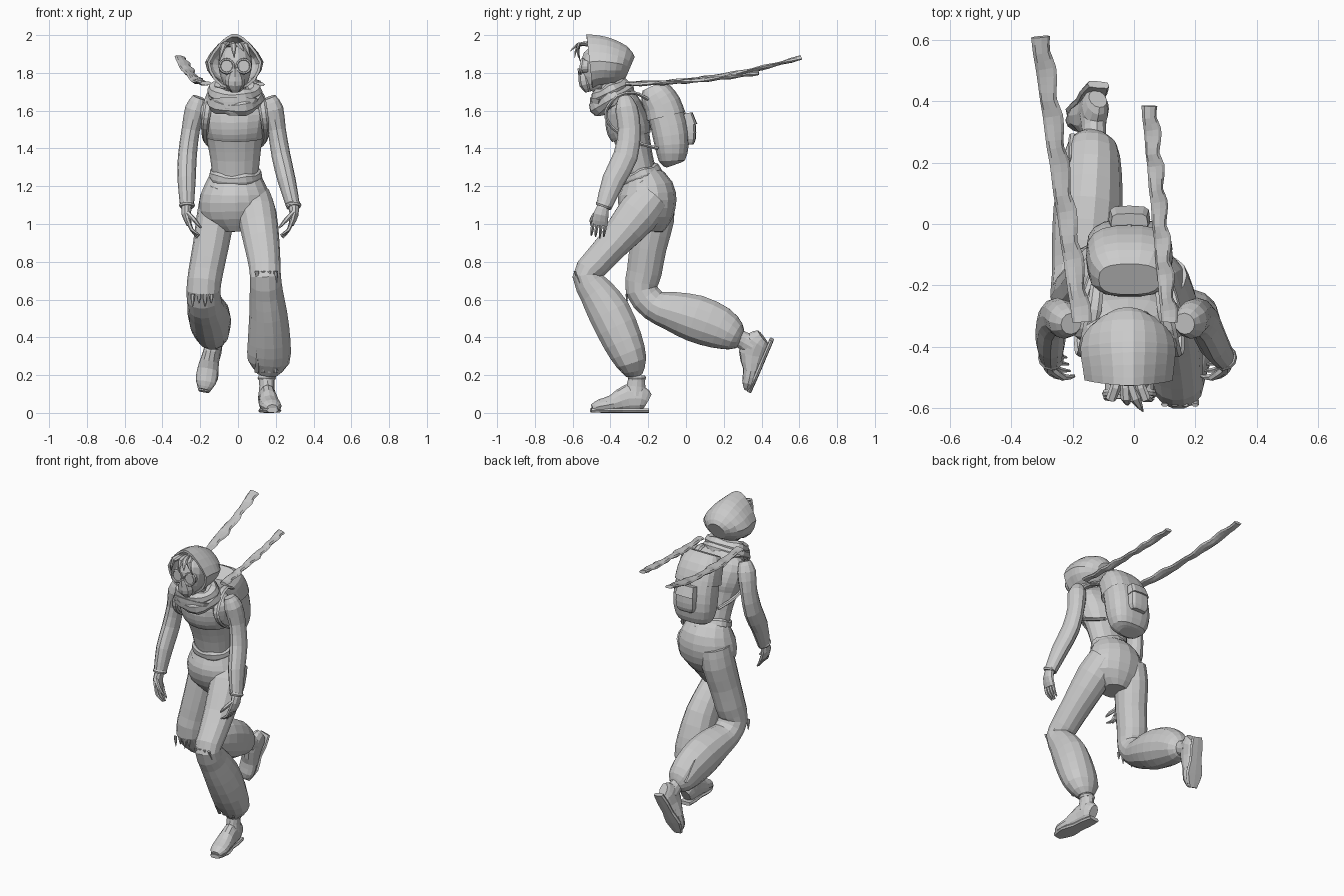
import bpy, bmesh
from math import sin, cos, pi, radians, copysign
from mathutils import Vector, Matrix

X = Vector((1, 0, 0))


def add(name, bm, matrix=None):
    bmesh.ops.recalc_face_normals(bm, faces=bm.faces)
    if matrix:
        bm.transform(matrix)
    me = bpy.data.meshes.new(name)
    bm.to_mesh(me)
    bm.free()
    ob = bpy.data.objects.new(name, me)
    bpy.context.collection.objects.link(ob)
    return ob


def spline(pts, sub):
    """Catmull-Rom refinement of (x, y, z, half_width, half_depth) stations."""
    P = [Vector(p) for p in pts]
    out = []
    for i in range(len(P) - 1):
        a, b, c, d = P[max(i - 1, 0)], P[i], P[i + 1], P[min(i + 2, len(P) - 1)]
        for k in range(sub):
            t = k / sub
            out.append(0.5 * (2 * b + (c - a) * t + (2 * a - 5 * b + 4 * c - d) * t * t
                              + (3 * b - a - 3 * c + d) * t ** 3))
    return out + [P[-1]]


def tube(name, pts, n=14, sub=2, power=1.0, roll=None, floor=None, caps=(1, 1), matrix=None, post=None):
    """Loft of (super)elliptic sections along a path."""
    S = spline(pts, sub)
    C = [Vector(s[:3]) for s in S]
    bm = bmesh.new()
    rings = []
    for i, s in enumerate(S):
        t = (C[min(i + 1, len(C) - 1)] - C[max(i - 1, 0)]).normalized()
        u = (X - t * X.dot(t)).normalized()
        v = t.cross(u)
        if roll:
            r = Matrix.Rotation(roll(i / (len(S) - 1)), 3, t)
            u, v = r @ u, r @ v
        ring = []
        for j in range(n):
            c, d = cos(2 * pi * j / n), sin(2 * pi * j / n)
            p = C[i] + u * s[3] * copysign(abs(c) ** power, c) + v * s[4] * copysign(abs(d) ** power, d)
            if floor is not None:
                p.z = max(p.z, floor)
            ring.append(bm.verts.new(post(p) if post else p))
        rings.append(ring)
    for a, b in zip(rings, rings[1:]):
        for j in range(n):
            bm.faces.new((a[j], a[(j + 1) % n], b[(j + 1) % n], b[j]))
    for on, ring in zip(caps, (rings[0], rings[-1])):
        if on:
            bm.faces.new(ring)
    return add(name, bm, matrix)


def roll_ring(name, c, rx, ry, r, h, tilt, wave=0.0, n=22, m=8):
    """Cloth roll: an oval torus, tilted about x, with optional folds."""
    bm = bmesh.new()
    g = []
    for i in range(n):
        a = 2 * pi * i / n
        k = 1 + wave * sin(5 * a + 1)
        g.append([bm.verts.new((cos(a) * (rx + r * k * cos(b)), sin(a) * (ry + r * k * cos(b)), h * k * sin(b)))
                  for b in (2 * pi * j / m for j in range(m))])
    for i in range(n):
        for j in range(m):
            p, q = g[i], g[(i + 1) % n]
            bm.faces.new((p[j], q[j], q[(j + 1) % m], p[(j + 1) % m]))
    return add(name, bm, Matrix.Translation(c) @ Matrix.Rotation(radians(tilt), 4, 'X'))


def spike(name, a, b, r, flat=1.0):
    m = (Vector(a) + Vector(b)) / 2
    return tube(name, [(*a, r, r * flat), (*m, r * .8, r * .8 * flat), (*b, r * .1, r * .1)], n=6)


# trousers: pelvis joined with a planted leg and a trailing leg
trousers = tube("trousers", [(-.015, -.23, 1.28, .125, .085), (-.015, -.21, 1.2, .165, .14),
                             (-.015, -.205, 1.12, .19, .155), (-.012, -.2, 1.03, .175, .13),
                             (-.01, -.2, .96, .08, .08)], n=16)
front_leg = tube("front_leg", [(.075, -.18, 1.14, .1, .1), (.1, -.255, 1.05, .105, .115), (.125, -.38, .9, .095, .088),
                               (.14, -.48, .79, .085, .08), (.145, -.528, .725, .082, .075), (.15, -.475, .64, .088, .095),
                               (.16, -.405, .53, .1, .115), (.165, -.335, .38, .113, .108), (.162, -.29, .27, .11, .085),
                               (.152, -.275, .2, .05, .045)])
back_leg = tube("back_leg", [(-.1, -.16, 1.14, .1, .1), (-.12, -.17, 1.03, .1, .11), (-.145, -.2, .88, .095, .1),
                             (-.17, -.22, .75, .092, .095), (-.183, -.235, .65, .09, .088), (-.175, -.17, .57, .093, .085),
                             (-.162, -.08, .54, .106, .105), (-.15, .05, .5, .112, .128), (-.14, .18, .45, .1, .116),
                             (-.135, .26, .405, .08, .08), (-.13, .295, .39, .04, .04)])
for leg in (front_leg, back_leg):
    mod = trousers.modifiers.new("join", 'BOOLEAN')
    mod.operation, mod.solver, mod.use_self, mod.object = 'UNION', 'EXACT', True, leg
    bpy.context.view_layer.objects.active = trousers
    bpy.ops.object.modifier_apply(modifier=mod.name)
    bpy.data.objects.remove(leg)

# torn knee cloth and cuff pleats
for i in range(4):
    x = .1 + .033 * i
    z = .66 - .03 * (i % 2)
    spike("front_knee_tear", (x, -.59, .75), (x + .004, -.567 + .03 * (i % 2), z), .012, .5)
    spike("back_knee_tear", (x - .34, -.315, .63), (x - .34, -.31, .56 + .02 * (i % 2)), .012, .5)
    spike("cuff_pleat", (x, -.335, .215), (x, -.405, .33 + .02 * (i % 2)), .012, .6)
    spike("back_cuff_pleat", (x - .3, .29, .43), (x - .31, .2, .555), .012, .6)


# boots, modelled once and placed on each ankle
def boot(side, ankle, pitch, yaw):
    m = (Matrix.Translation(ankle) @ Matrix.Rotation(radians(pitch), 4, 'X')
         @ Matrix.Rotation(radians(yaw), 4, 'Z') @ Matrix.Translation((0, .25, -.17)))
    tube(side + "_boot_foot", [(0, -.195, .06, .03, .045), (0, -.23, .075, .045, .07), (0, -.3, .075, .046, .075),
                               (0, -.38, .048, .056, .047), (.005, -.45, .035, .054, .036), (.005, -.488, .025, .028, .02)],
         n=12, floor=.01, matrix=m)
    tube(side + "_boot_shaft", [(0, -.26, .09, .046, .065), (0, -.255, .14, .04, .05), (0, -.25, .19, .042, .045)],
         n=12, matrix=m)
    tube(side + "_boot_sole", [(0, -.188, .012, .036, .012), (0, -.26, .012, .046, .012), (0, -.33, .012, .044, .012),
                               (.002, -.41, .012, .06, .012), (.005, -.495, .014, .03, .012)], n=8, power=.5, matrix=m)
    roll_ring(side + "_ankle_cuff", m @ Vector((0, -.25, .185)), .037, .037, .012, .014, pitch, n=12, m=6)


boot("front", (.152, -.26, .17), 0, 6)
boot("back", (-.13, .285, .395), 67, -13)

# torso, cropped top and rolled waistband
tube("torso", [(-.015, -.235, 1.24, .12, .085), (-.015, -.26, 1.35, .132, .085), (-.018, -.285, 1.45, .148, .095),
               (-.02, -.31, 1.55, .172, .105), (-.02, -.33, 1.63, .175, .085), (-.02, -.36, 1.69, .08, .06)], n=16)
tube("cropped_top", [(-.018, -.29, 1.46, .155, .105), (-.018, -.3, 1.5, .168, .118), (-.02, -.315, 1.56, .182, .115),
                     (-.02, -.33, 1.63, .188, .092), (-.02, -.36, 1.7, .085, .07)], n=16, caps=(0, 1))
roll_ring("waistband", (-.015, -.235, 1.255), .122, .09, .018, .035, 20, .2)
roll_ring("waistband_lower", (-.015, -.225, 1.21), .135, .11, .018, .022, 24, .2)


# arms with sleeves and spread fingers
def arm(side, s, xs):
    x = [s * v for v in xs]
    tube(side + "_arm", [(x[0], -.325, 1.67, .035, .035), (x[1], -.315, 1.61, .055, .06), (x[2], -.3, 1.5, .048, .06),
                         (x[3], -.32, 1.36, .05, .065), (x[4], -.385, 1.23, .048, .06), (x[5], -.435, 1.09, .036, .042)],
         n=12)
    roll_ring(side + "_cuff", (x[5], -.435, 1.1), .033, .035, .01, .012, -20, n=12, m=6)
    w = x[5]
    tube(side + "_palm", [(w, -.435, 1.1, .028, .03), (w + s * .004, -.45, 1.05, .024, .042),
                          (w - s * .012, -.458, .995, .014, .045)], n=10)
    for i in range(4):
        y = -.425 - .022 * i
        tube(side + "_finger", [(w - s * .01, y, 1.01, .011, .011), (w - s * .025, y - .006, .97, .01, .01),
                                (w - s * (.05 + .006 * i), y - .01, .925 + .008 * abs(i - 1), .004, .004)], n=6)
    tube(side + "_thumb", [(w, -.475, 1.06, .014, .014), (w - s * .04, -.5, 1.02, .012, .012),
                           (w - s * .075, -.495, .98, .005, .005)], n=6)


arm("left", 1, (.165, .185, .205, .228, .258, .293))
arm("right", -1, (.205, .225, .25, .268, .272, .27))

# neck, head and face
tube("neck", [(-.02, -.34, 1.6, .065, .06), (-.015, -.44, 1.78, .055, .055)], n=10)
tube("head", [(-.015, -.5, 1.705, .025, .025), (-.015, -.485, 1.735, .058, .06), (-.015, -.465, 1.81, .085, .095),
              (-.015, -.45, 1.89, .085, .095), (-.015, -.44, 1.94, .04, .05)])
tube("face_mask", [(-.015, -.515, 1.7, .02, .018), (-.015, -.525, 1.74, .05, .04),
                   (-.015, -.535, 1.785, .045, .035), (-.015, -.545, 1.83, .014, .03)], n=8)
for s in (-1, 1):
    c = Vector((-.015 + s * .045, -.553, 1.835))
    roll_ring("goggle_rim", c, .037, .037, .007, .012, 80, n=16, m=6)
    tube("goggle_lens", [(c.x, -.52, 1.835, .035, .035), (c.x, -.552, 1.835, .035, .035)], sub=1)
for x0, x1, y1, z1 in ((-.02, .03, -.612, 1.915), (-.05, -.1, -.56, 1.86), (.01, .065, -.57, 1.88), (-.03, -.02, -.59, 1.88)):
    tube("hair_lock", [(x0, -.5, 1.95, .016, .014), ((x0 + x1) / 2, -.57, 1.95, .018, .01), (x1, y1, z1, .002, .002)], n=6)


# pointed hood, open toward the face
def pointed(p):
    k = max(0, p.z - 1.85)
    p.x = -.018 + (p.x + .018) * (1.03 - 2.6 * k) if k else p.x
    return p


hood = tube("hood", [(-.018, -.51, 1.858, .142, .15), (-.018, -.46, 1.862, .15, .138), (-.02, -.4, 1.856, .152, .125),
                     (-.02, -.335, 1.845, .125, .1), (-.02, -.295, 1.83, .06, .06)], n=18, caps=(0, 1), post=pointed)
solid = hood.modifiers.new("cloth", 'SOLIDIFY')
solid.thickness, solid.offset = .014, -1

# scarf wound in loops around the neck
roll_ring("scarf_outer", (-.02, -.395, 1.66), .112, .088, .042, .045, 30, .18)
roll_ring("scarf_inner", (-.02, -.4, 1.7), .105, .07, .04, .04, 25, .15)
tube("scarf_drape", [(-.02, -.47, 1.575, .03, .015), (-.02, -.47, 1.61, .09, .035), (-.02, -.46, 1.66, .13, .05)], n=12)


# long scarf tails blowing backward
def tail(name, a, b, sag, w, n=18):
    pts = []
    for i in range(n + 1):
        t = i / n
        p = Vector(a).lerp(Vector(b), t)
        k = sin(i * 2.1)
        pts.append((p.x + .004 * k, p.y, p.z - sag * 4 * t * (1 - t), w + .003 * k, .011 - .003 * k))
    return tube(name, pts, n=8, roll=lambda t: .22 * sin(14 * t))


tail("long_scarf_tail", (-.17, -.32, 1.745), (-.305, .61, 1.882), .035, .031)
tail("short_scarf_tail", (.115, -.32, 1.74), (.05, .385, 1.8), .012, .026)

# backpack with lid, pocket, strap and harness
cx = -.015
tube("backpack", [(cx, -.07, 1.31, .06, .035), (cx, -.075, 1.335, .11, .07), (cx, -.075, 1.42, .138, .092),
                  (cx, -.09, 1.52, .138, .098), (cx, -.12, 1.62, .13, .09), (cx, -.155, 1.69, .115, .065),
                  (cx, -.175, 1.72, .07, .035)], n=18, power=.75)
tube("backpack_lid", [(cx, -.108, 1.57, .142, .107), (cx, -.125, 1.63, .138, .1), (cx, -.16, 1.69, .128, .088),
                      (cx, -.18, 1.73, .1, .055)], n=18, power=.7, caps=(0, 1))
tube("backpack_pocket", [(cx, .012, 1.42, .05, .028), (cx, .01, 1.45, .065, .042), (cx, .008, 1.52, .064, .044),
                         (cx, -.005, 1.56, .05, .032)], n=12, power=.5)
tube("pocket_flap", [(cx, .014, 1.52, .068, .047), (cx, .0, 1.585, .06, .035)], n=12, power=.5, sub=1)
tube("lid_strap", [(cx, -.125, 1.725, .012, .008), (cx, -.06, 1.69, .012, .008), (cx, -.018, 1.61, .012, .008),
                   (cx, .0, 1.56, .012, .008)], n=6)
for s in (-1, 1):
    x = cx + s * .135
    tube("shoulder_strap", [(x - s * .03, -.2, 1.66, .022, .01), (x - s * .02, -.28, 1.695, .024, .01),
                            (x, -.37, 1.67, .024, .01), (x + s * .015, -.425, 1.59, .022, .01),
                            (x + s * .025, -.39, 1.51, .02, .01), (x + s * .02, -.28, 1.44, .014, .01),
                            (x - s * .02, -.15, 1.4, .014, .01)], n=6, sub=3)
